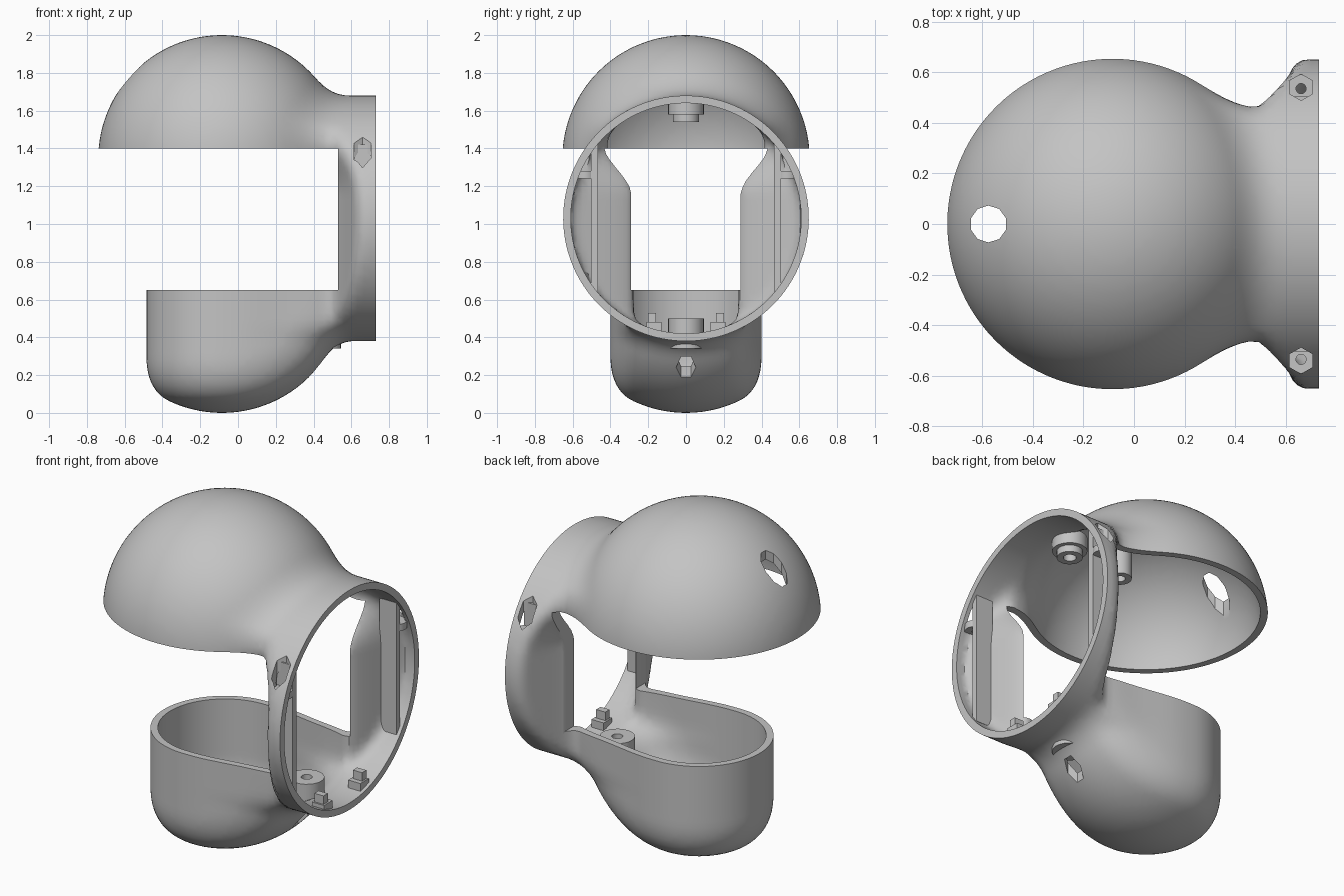
import bpy
import bmesh
from math import hypot, sqrt, pi
from mathutils import Vector

old = bpy.data.objects.get("Cube")
if old:
    bpy.data.objects.remove(old, do_unlink=True)

grey = bpy.data.materials.new("plain grey")
grey.use_nodes = True
colour = (0.55, 0.55, 0.55, 1)
grey.diffuse_color = colour
grey.node_tree.nodes["Principled BSDF"].inputs["Base Color"].default_value = colour

WALL = 0.04
BODY_X = -0.085


# Blending helpers
def smin(a, b, k):
    h = max(k - abs(a - b), 0) / k
    return min(a, b) - h * h * k / 4


def smax(a, b, k):
    return -smin(-a, -b, k)


def ramp(v, lo, hi):
    t = min(max((v - lo) / (hi - lo), 0), 1)
    return t * t * (3 - 2 * t)


# Half width of the collar, flaring out towards its open mouth
def flare(x, z):
    neck = 0.31 + 0.15 * ramp(z, 1.15, 1.42)
    return neck + (0.72 - neck) * ramp(x, 0.47, 0.70)


def body_field(x, y, z):
    """Signed distance of the blended dome, cup and round collar."""
    dx, ay = x - BODY_X, abs(y)
    dome = sqrt(dx * dx + y * y + (z - 1.345) ** 2) - 0.655
    dz = z - min(max(z, 0.655), 1.345)
    capsule = sqrt(dx * dx + y * y + dz * dz) - 0.655
    side = hypot(dx, y) - 0.4 if dx < 0 else ay - 0.4 + 0.08 * ramp(x, -0.05, 0.5)
    cup = smax(capsule, side, 0.12)
    width = flare(x, z)
    slope = (flare(x + 0.01, z) - width) / 0.01
    collar = smax(hypot(y, z - 1.03) - 0.65, (ay - width) / sqrt(1 + slope * slope), 0.05)
    collar = max(collar, 0.1 - x)
    return smin(min(dome, cup), collar, 0.1)


def finish(name, bm):
    bmesh.ops.recalc_face_normals(bm, faces=bm.faces[:])
    mesh = bpy.data.meshes.new(name)
    bm.to_mesh(mesh)
    bm.free()
    mesh.materials.append(grey)
    ob = bpy.data.objects.new(name, mesh)
    bpy.context.collection.objects.link(ob)
    return ob


def settle(bm, level):
    """Slide every vertex onto the chosen depth of the body."""
    e = 0.002
    for v in bm.verts:
        for _ in range(3):
            x, y, z = v.co
            f = body_field(x, y, z)
            g = Vector((body_field(x + e, y, z) - f,
                        body_field(x, y + e, z) - f,
                        body_field(x, y, z + e) - f)) / e
            move = g * (-(f + level) / max(g.length_squared, 0.2))
            if move.length > 0.03:
                move.length = 0.03
            v.co += move


def body_solid(name, level, mouth_x, step=0.035):
    """Wrap a quad skin round the body field and close it at the mouth."""
    low = Vector((-0.82, -0.741, -0.083))
    size = (49, 43, 63)
    value = {}
    for i in range(size[0]):
        for j in range(size[1]):
            for k in range(size[2]):
                p = low + Vector((i, j, k)) * step
                value[i, j, k] = body_field(*p) + level
    bm = bmesh.new()
    cells = {}

    def cell_vert(c):
        if c not in cells:
            cells[c] = bm.verts.new(low + (Vector(c) + Vector((0.5, 0.5, 0.5))) * step)
        return cells[c]

    for key, val in value.items():
        for a in range(3):
            nxt = list(key)
            nxt[a] += 1
            other = value.get(tuple(nxt))
            if other is None or (val < 0) == (other < 0):
                continue
            b, c = (a + 1) % 3, (a + 2) % 3
            if key[b] == 0 or key[c] == 0:
                continue
            quad = []
            for ob, oc in ((1, 1), (0, 1), (0, 0), (1, 0)):
                cell = list(key)
                cell[b] -= ob
                cell[c] -= oc
                quad.append(cell_vert(tuple(cell)))
            bm.faces.new(quad if val < 0 else quad[::-1])
    settle(bm, level)
    for _ in range(2):
        bmesh.ops.smooth_vert(bm, verts=bm.verts[:], factor=0.5,
                              use_axis_x=True, use_axis_y=True, use_axis_z=True)
    settle(bm, level)
    bmesh.ops.bisect_plane(bm, geom=bm.verts[:] + bm.edges[:] + bm.faces[:], dist=0.0005,
                           plane_co=(mouth_x, 0, 0), plane_no=(1, 0, 0), clear_outer=True)
    bmesh.ops.edgeloop_fill(bm, edges=[e for e in bm.edges if e.is_boundary])
    return finish(name, bm)


def box(name, lo, hi):
    bm = bmesh.new()
    bmesh.ops.create_cube(bm, size=1)
    lo, hi = Vector(lo), Vector(hi)
    for v in bm.verts:
        v.co = (lo + hi) / 2 + v.co * (hi - lo)
    return finish(name, bm)


def prism(name, x, y, z0, z1, radius, sides):
    bm = bmesh.new()
    bmesh.ops.create_cone(bm, cap_ends=True, segments=sides, radius1=radius,
                          radius2=radius, depth=z1 - z0)
    bmesh.ops.translate(bm, vec=(x, y, (z0 + z1) / 2), verts=bm.verts)
    return finish(name, bm)


def tube(name, x, y, z0, z1, outer, inner, sides=24):
    bm = bmesh.new()
    loop = [bm.verts.new((x + r, y, z)) for r, z in
            ((inner, z0), (outer, z0), (outer, z1), (inner, z1))]
    edges = [bm.edges.new((loop[i], loop[(i + 1) % 4])) for i in range(4)]
    bmesh.ops.spin(bm, geom=loop + edges, cent=(x, y, 0), axis=(0, 0, 1),
                   angle=2 * pi, steps=sides, use_merge=True)
    bmesh.ops.remove_doubles(bm, verts=bm.verts[:], dist=0.0001)
    return finish(name, bm)


# Hollow shell: outer skin minus its core, the wide slot and the screw holes
shell = body_solid("helmet_shell", 0, 0.73)
cutters = [
    body_solid("core_cutter", WALL, 0.78),
    box("slot_cutter", (-1, -1, 0.65), (0.53, 1, 1.4)),
    prism("dome_hole_cutter", -0.575, 0, 1.5, 2.2, 0.073, 10),
    prism("lower_screw_cutter", 0.42, 0, -0.1, 0.45, 0.052, 6),
]
for s in (-1, 1):
    cutters.append(prism("side_screw_cutter", 0.66, s * 0.54, 1.26, 1.7, 0.052, 6))
for cutter in cutters:
    cutter.hide_render = True
    mod = shell.modifiers.new(cutter.name, "BOOLEAN")
    mod.operation = "DIFFERENCE"
    mod.solver = "EXACT"
    mod.object = cutter
bpy.context.view_layer.update()
cut = bpy.data.meshes.new_from_object(
    shell.evaluated_get(bpy.context.evaluated_depsgraph_get()))
shell.modifiers.clear()
shell.data = cut
for cutter in cutters:
    bpy.data.objects.remove(cutter, do_unlink=True)

# Screw bosses inside the neck and dome
parts = [
    shell,
    tube("lower_boss", 0.45, 0, 0.34, 0.5, 0.095, 0.03),
    tube("upper_boss", 0.45, 0, 1.58, 1.66, 0.095, 0.035),
    tube("upper_boss_tip", 0.45, 0, 1.54, 1.6, 0.07, 0.035),
    tube("dome_post", 0.1, 0, 1.54, 1.93, 0.065, 0.03),
]

# Mirrored fittings inside the collar
for s, label in ((-1, "right"), (1, "left")):
    parts += [
        box(label + "_side_slab", (0.6, s * 0.485 - 0.018, 0.64),
            (0.71, s * 0.485 + 0.018, 1.42)),
        tube(label + "_screw_seat", 0.66, s * 0.535, 1.24, 1.28, 0.06, 0.02),
        box(label + "_tab_base", (0.63, s * 0.17 - 0.04, 0.43), (0.71, s * 0.17 + 0.04, 0.48)),
        box(label + "_tab", (0.64, s * 0.18 - 0.02, 0.47), (0.70, s * 0.18 + 0.02, 0.53)),
    ]

bpy.ops.object.select_all(action="DESELECT")
for ob in parts:
    ob.select_set(True)
bpy.context.view_layer.objects.active = shell
bpy.ops.object.shade_smooth_by_angle(angle=0.6)
